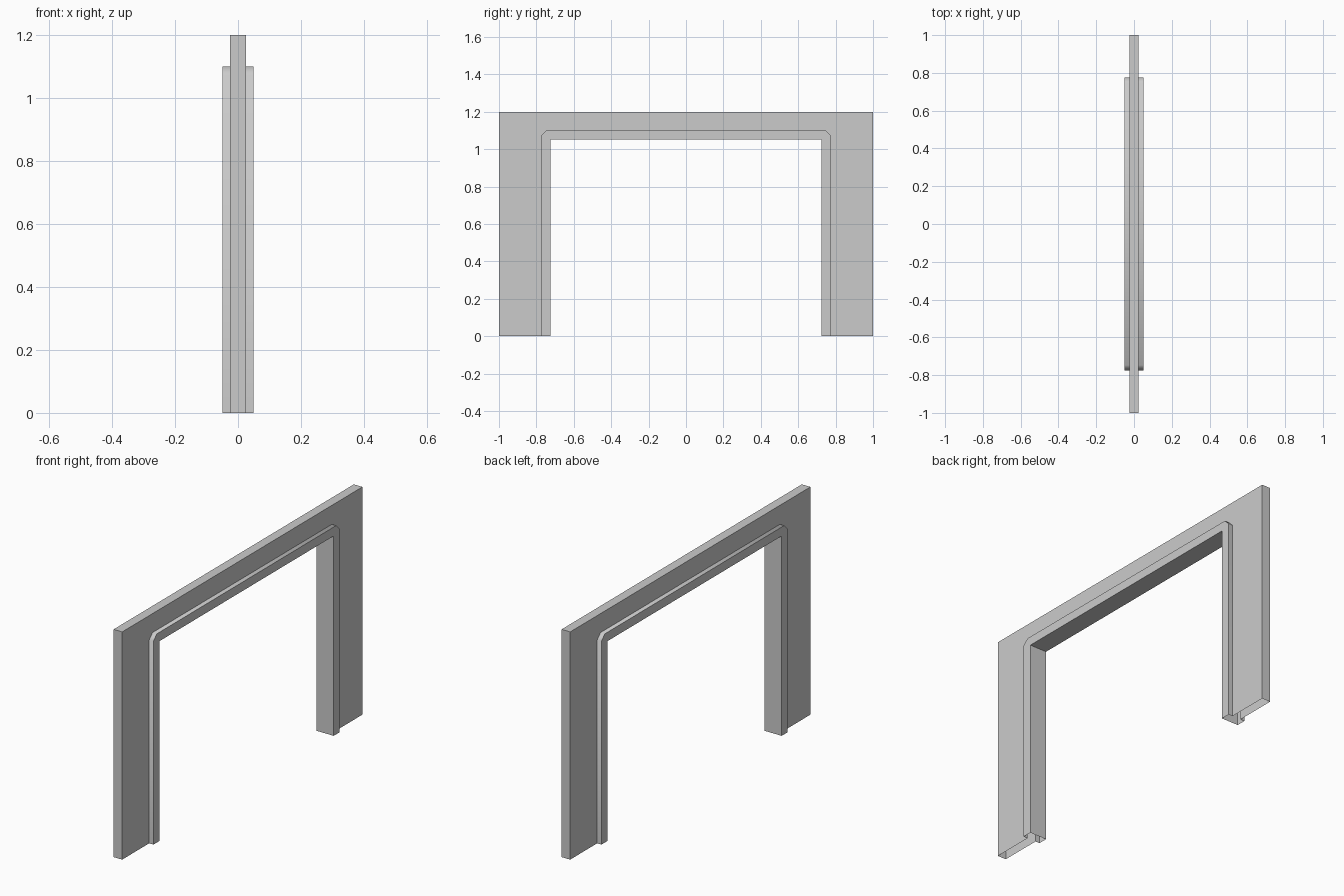
import bpy, bmesh, math

if "Cube" in bpy.data.objects:
    bpy.data.objects.remove(bpy.data.objects["Cube"])

WALL_X, TRIM_X = 0.025, 0.05      # half thicknesses


def arch(half, top, chamfer=0.0):
    """Open (y, z) path up the left leg, over the top and down the right leg."""
    c = chamfer
    left = [(-half, 0), (-half, top - c)] + ([(-half + c, top)] if c else [])
    return left + [(-y, z) for y, z in reversed(left)]


def strip(bm, path, x0, x1):
    """Band following the path; faces away from the opening when x0 < x1."""
    for a, b in zip(path, path[1:]):
        bm.faces.new([bm.verts.new(p) for p in
                      ((x0, *a), (x1, *a), (x1, *b), (x0, *b))])


def cheeks(bm, outer, inner, x):
    """Matching flat faces between two paths on both sides."""
    loop = outer + inner[::-1]
    bm.faces.new([bm.verts.new((-x, *p)) for p in loop])
    bm.faces.new([bm.verts.new((x, *p)) for p in reversed(loop)])


def finish(bm, name):
    bmesh.ops.remove_doubles(bm, verts=bm.verts[:], dist=1e-5)
    mesh = bpy.data.meshes.new(name)
    bm.to_mesh(mesh)
    bm.free()
    obj = bpy.data.objects.new(name, mesh)
    bpy.context.collection.objects.link(obj)
    bpy.ops.object.select_all(action='DESELECT')
    obj.select_set(True)
    bpy.context.view_layer.objects.active = obj
    bpy.ops.object.shade_smooth_by_angle(angle=math.radians(50))


wall_edge = arch(1.0, 1.2)
trim_edge = arch(0.775, 1.10, 0.028)
opening = arch(0.725, 1.053)

# Wall panel, open underneath
bm = bmesh.new()
cheeks(bm, wall_edge, trim_edge, WALL_X)
strip(bm, wall_edge, -WALL_X, WALL_X)
finish(bm, "wall_panel")

# Raised door trim: flat faces, outer lips and the lining of the opening
bm = bmesh.new()
cheeks(bm, trim_edge, opening, TRIM_X)
strip(bm, trim_edge, -TRIM_X, -WALL_X)
strip(bm, trim_edge, WALL_X, TRIM_X)
strip(bm, opening, TRIM_X, -TRIM_X)
finish(bm, "door_trim")
